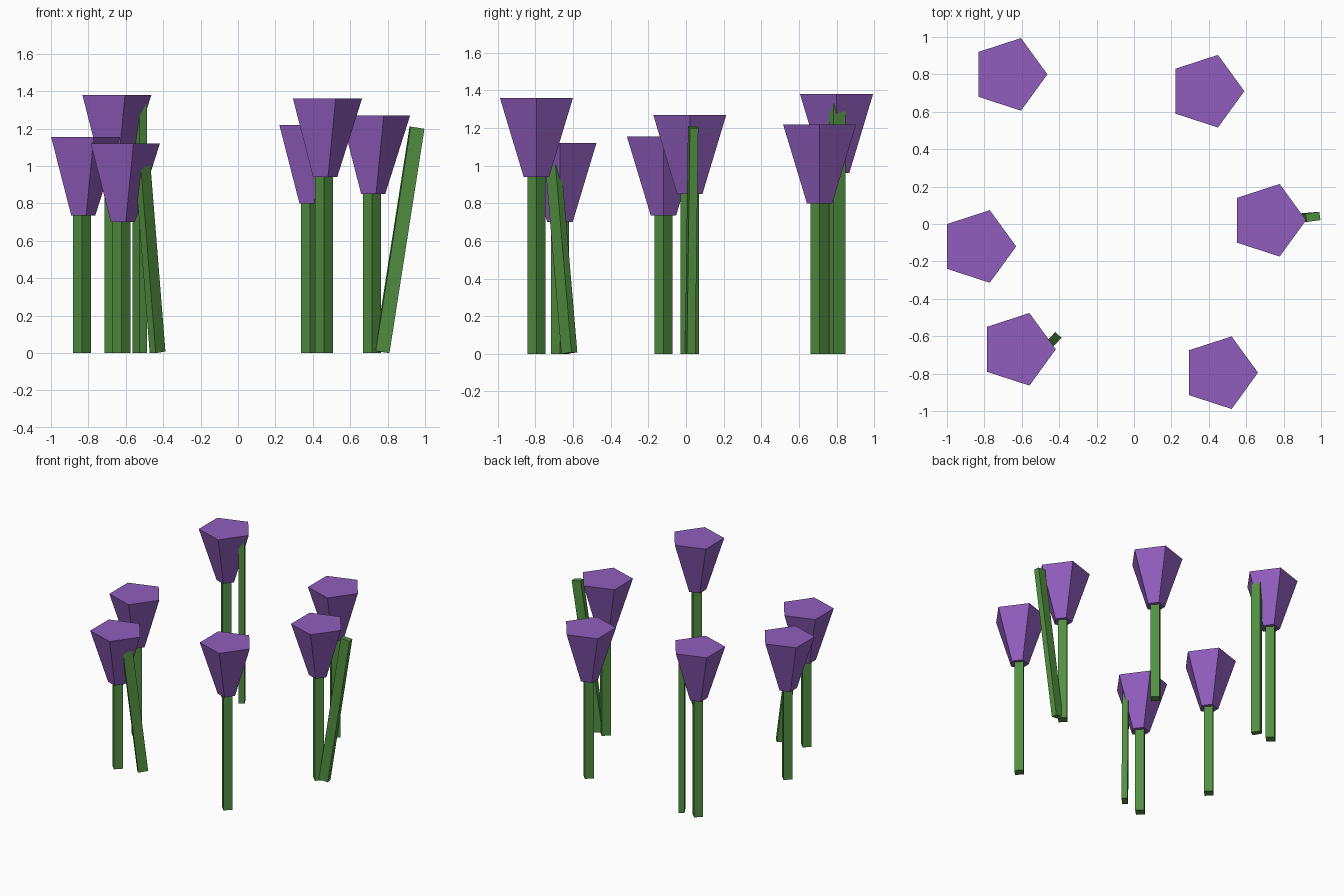
import bpy
import math
from mathutils import Matrix, Vector

cube = bpy.data.objects.get("Cube")
if cube:
    bpy.data.objects.remove(cube, do_unlink=True)


def make_material(name, rgb):
    mat = bpy.data.materials.new(name)
    mat.use_nodes = True
    color = (*rgb, 1.0)
    mat.diffuse_color = color
    mat.node_tree.nodes["Principled BSDF"].inputs["Base Color"].default_value = color
    return mat


purple = make_material("petal purple", (0.28, 0.11, 0.51))
green = make_material("stem green", (0.085, 0.28, 0.053))

HEAD_TOP, HEAD_BASE, HEAD_HEIGHT = 0.204, 0.071, 0.42
STEM_RADIUS = 0.048
LEAF_DEPTH, LEAF_WIDTH = 0.075, 0.045


def prism(name, sides, r_low, r_high, x, y, z_low, z_high, mat):
    """Upright tapered prism with its first corner pointing to +x."""
    bpy.ops.mesh.primitive_cone_add(
        vertices=sides, radius1=r_low, radius2=r_high, depth=z_high - z_low,
        location=(x, y, (z_low + z_high) / 2))
    obj = bpy.context.object
    obj.name = name
    # the primitive starts its first corner on +y
    obj.data.transform(Matrix.Rotation(-math.pi / 2, 4, "Z"))
    obj.data.materials.append(mat)


def leaf(name, low, high, yaw):
    """Long bar from low to high, its deep side turned to yaw degrees."""
    low, high = Vector(low), Vector(high)
    axis = (high - low).normalized()
    flat = Vector((math.cos(math.radians(yaw)), math.sin(math.radians(yaw)), 0))
    side = axis.cross(flat).normalized()
    deep = side.cross(axis)
    turn = Matrix((deep, side, axis)).transposed().to_4x4()
    bpy.ops.mesh.primitive_cube_add(size=1)
    obj = bpy.context.object
    obj.name = name
    size = Matrix.Diagonal((LEAF_DEPTH, LEAF_WIDTH, (high - low).length, 1))
    obj.data.transform(size)
    obj.matrix_world = Matrix.Translation((low + high) / 2) @ turn
    obj.data.materials.append(green)


# Flowers: centre x, centre y, top height
flowers = {
    "back_right": (-0.667, 0.80, 1.38),
    "back_left": (0.386, 0.71, 1.22),
    "middle_left": (0.716, 0.02, 1.27),
    "middle_right": (-0.834, -0.12, 1.155),
    "front_right": (-0.622, -0.67, 1.12),
    "front_left": (0.459, -0.795, 1.36),
}
for place, (x, y, top) in flowers.items():
    base = top - HEAD_HEIGHT
    prism("flower_head_" + place, 5, HEAD_BASE, HEAD_TOP, x, y, base, top, purple)
    prism("stem_" + place, 4, STEM_RADIUS, STEM_RADIUS, x, y, 0, base + 0.02, green)

# Leaves beside three of the flowers
leaf("leaf_middle_left", (0.77, 0.022, 0.006), (0.957, 0.038, 1.205), 8)
leaf("leaf_front_right", (-0.43, -0.62, 0.004), (-0.51, -0.705, 1.0), 46)
leaf("leaf_back_right", (-0.526, 0.805, 0), (-0.526, 0.805, 1.33), -60)
